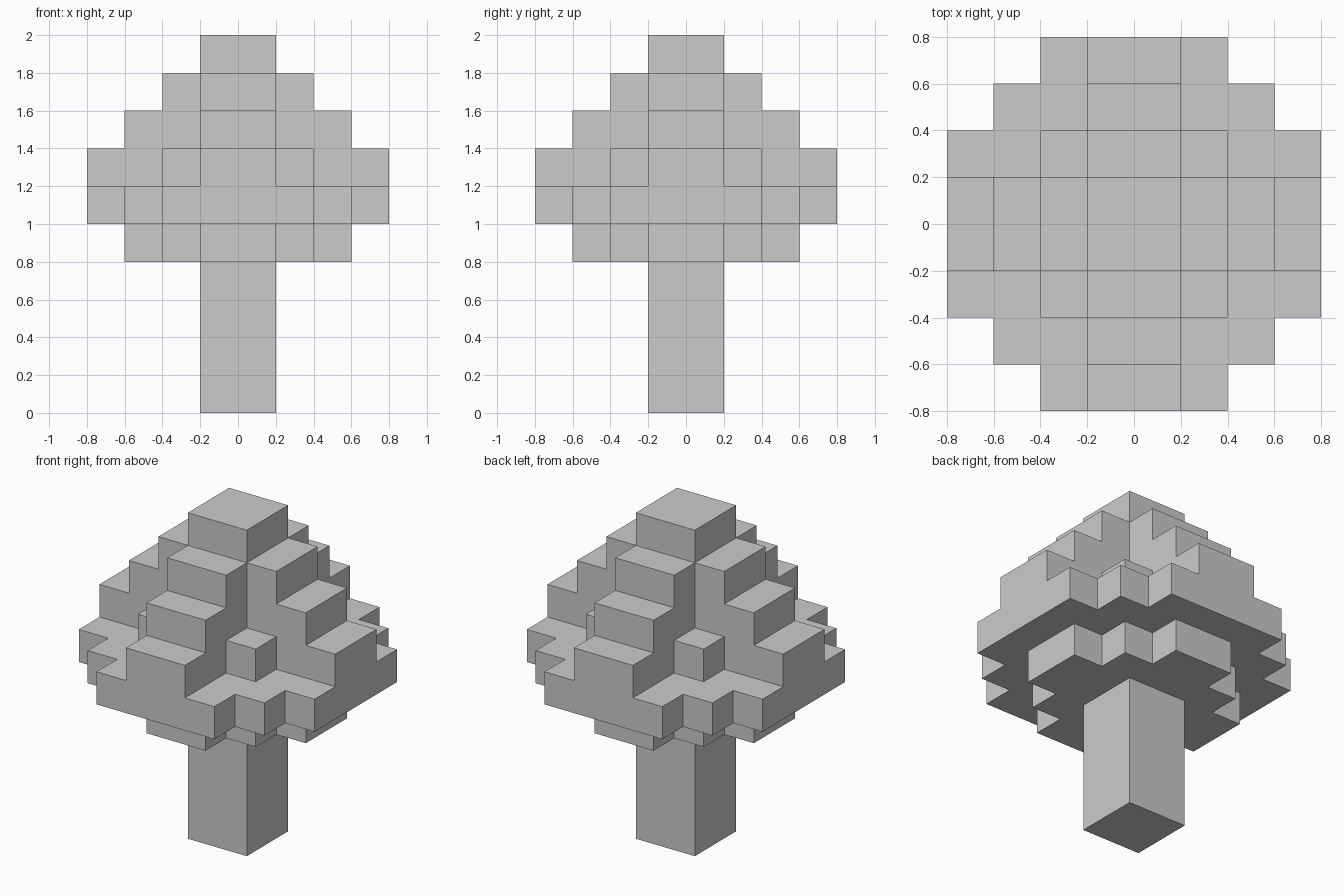
import bpy, bmesh, math
from mathutils import Vector

if "Cube" in bpy.data.objects:
    bpy.data.objects.remove(bpy.data.objects["Cube"])

UNIT = 0.2

grey = bpy.data.materials.new("plain_grey")
grey.use_nodes = True
colour = (0.6, 0.6, 0.6, 1)
grey.diffuse_color = colour
grey.node_tree.nodes["Principled BSDF"].inputs["Base Color"].default_value = colour


def stepped_solid(name, layers, base):
    """Block solid, symmetric in four quarters. Each layer lists, for every
    column counted out from the centre, how many blocks deep it reaches."""
    def mirrored(i):
        return i if i >= 0 else -i - 1

    def filled(x, y, z):
        if not 0 <= z < len(layers):
            return False
        reach = layers[z]
        column = mirrored(x)
        return column < len(reach) and mirrored(y) < reach[column]

    bm = bmesh.new()
    span = range(-4, 4)
    for z in range(len(layers)):
        for x in span:
            for y in span:
                if not filled(x, y, z):
                    continue
                centre = Vector((x + 0.5, y + 0.5, z + 0.5))
                # Only outside faces of each block are kept
                for axis in range(3):
                    for sign in (-1, 1):
                        n = Vector((0, 0, 0))
                        n[axis] = sign
                        if filled(x + int(n.x), y + int(n.y), z + int(n.z)):
                            continue
                        u = Vector((0, 0, 0))
                        u[(axis + 1) % 3] = 0.5
                        v = n.cross(u)
                        mid = centre + n / 2
                        corners = (mid - u - v, mid + u - v, mid + u + v, mid - u + v)
                        bm.faces.new([bm.verts.new(c * UNIT + Vector((0, 0, base)))
                                      for c in corners])
    # Join the blocks and merge the flat areas
    bmesh.ops.remove_doubles(bm, verts=bm.verts, dist=0.001)
    bmesh.ops.dissolve_limit(bm, angle_limit=math.radians(1),
                             verts=bm.verts, edges=bm.edges)
    mesh = bpy.data.meshes.new(name)
    bm.to_mesh(mesh)
    bm.free()
    mesh.materials.append(grey)
    obj = bpy.data.objects.new(name, mesh)
    bpy.context.collection.objects.link(obj)
    return obj


# Square trunk
stepped_solid("trunk", [(1,)] * 4, 0)

# Canopy, from the underside up to the crown
stepped_solid("canopy", [
    (3, 2, 1),
    (4, 4, 3, 2),
    (4, 2, 1, 1),
    (3, 1, 1),
    (2, 1),
    (1,),
], 0.8)
